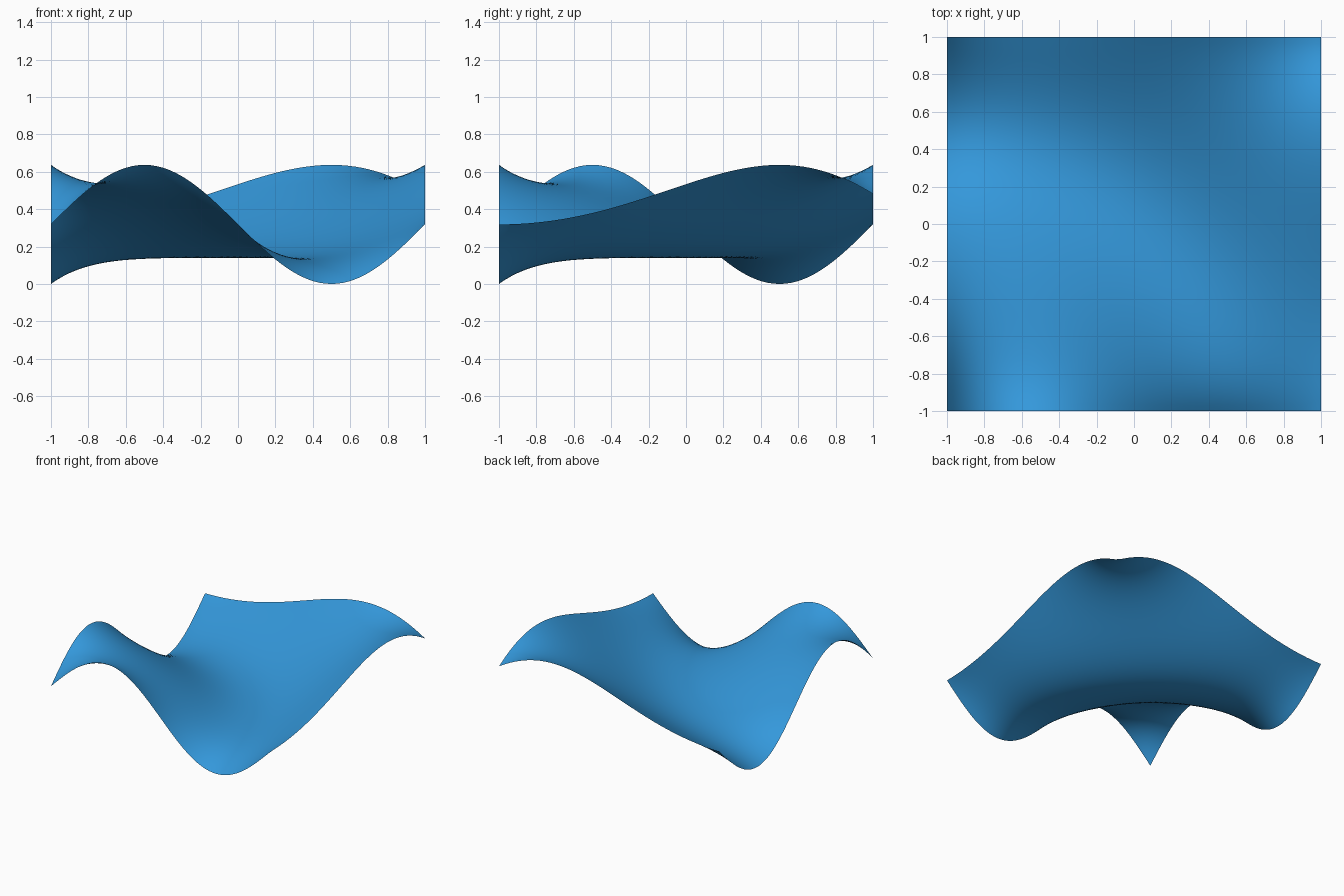
import bpy
import bmesh
import math

cube = bpy.data.objects.get("Cube")
if cube:
    bpy.data.objects.remove(cube, do_unlink=True)

CELLS = 60              # grid cells per side
SIZE = 2.0
AMPLITUDE = 1 / math.pi
SPREAD = 0.06           # how far the film relaxes away from its wavy rim
FACTOR = 0.8            # share of the neighbour average taken per pass


def ripple(x, y):
    """Circular wave centred on the front right corner."""
    return math.sin(math.pi * math.hypot(x + 1, y + 1))


def relax(grid, passes):
    """Smooth the inside of the film while its rim stays pinned."""
    inner = range(1, CELLS)
    for _ in range(passes):
        old = [row[:] for row in grid]
        for i in inner:
            left, here, right = old[i - 1], old[i], old[i + 1]
            for j in inner:
                mean = (left[j] + right[j] + here[j - 1] + here[j + 1]) / 4
                grid[i][j] = here[j] + FACTOR * (mean - here[j])


# Heights of the film
step = SIZE / CELLS
coords = [-1 + step * i for i in range(CELLS + 1)]
heights = [[ripple(x, y) for y in coords] for x in coords]
relax(heights, round(SPREAD / (FACTOR * step * step / 4)))

# Sheet mesh
bm = bmesh.new()
verts = [[bm.verts.new((x, y, AMPLITUDE * (1 + heights[i][j])))
          for j, y in enumerate(coords)] for i, x in enumerate(coords)]
for i in range(CELLS):
    for j in range(CELLS):
        face = bm.faces.new((verts[i][j], verts[i + 1][j],
                             verts[i + 1][j + 1], verts[i][j + 1]))
        face.smooth = True
mesh = bpy.data.meshes.new("wavy_sheet")
bm.to_mesh(mesh)
bm.free()
sheet = bpy.data.objects.new("wavy_sheet", mesh)
bpy.context.collection.objects.link(sheet)

# Blue material
blue = bpy.data.materials.new("sky blue")
blue.use_nodes = True
color = (0.034, 0.314, 0.708, 1)
blue.diffuse_color = color
for node in blue.node_tree.nodes:
    if node.type == 'BSDF_PRINCIPLED':
        node.inputs["Base Color"].default_value = color
mesh.materials.append(blue)
